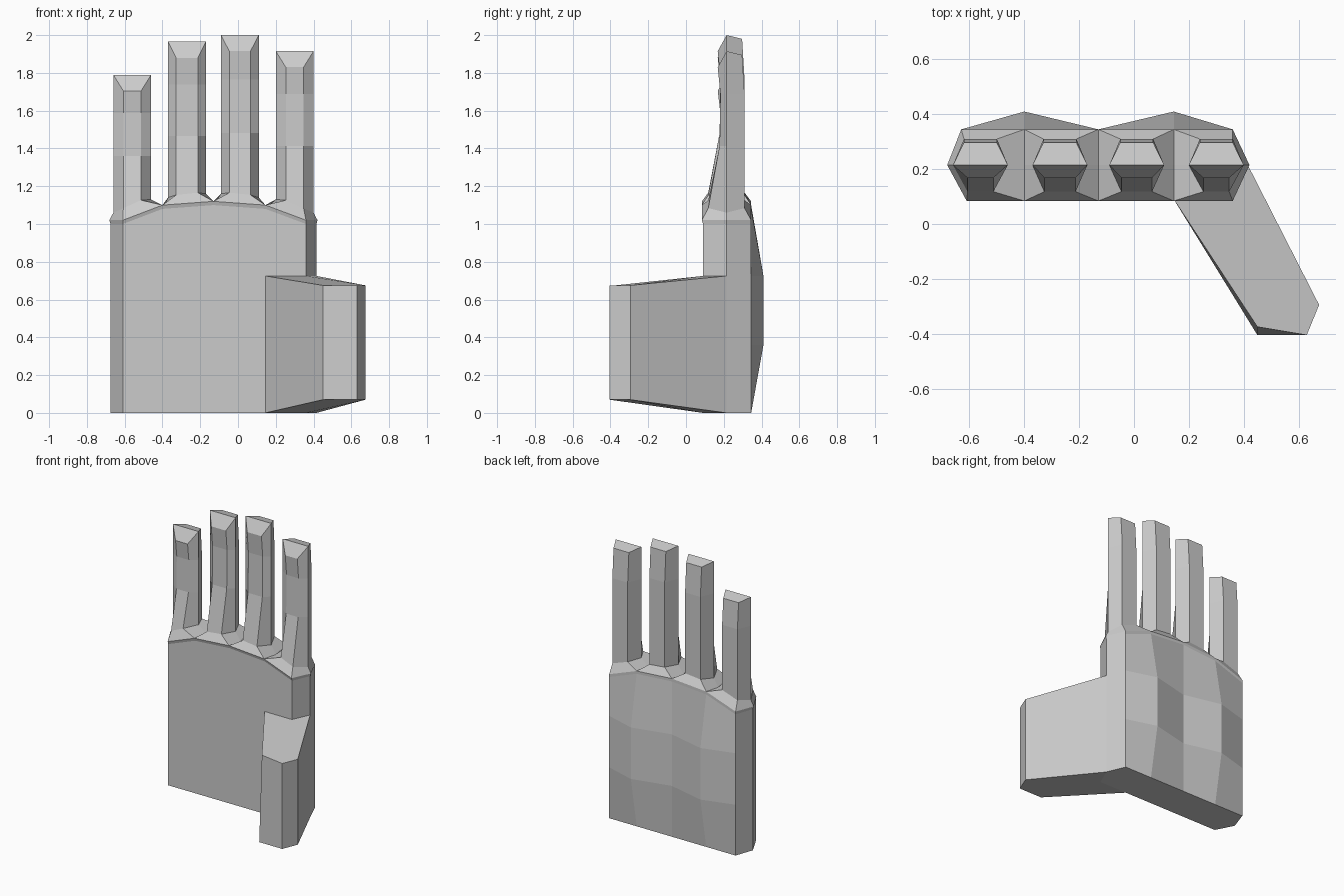
import bpy, bmesh

if "Cube" in bpy.data.objects:
    bpy.data.objects.remove(bpy.data.objects["Cube"])

bm = bmesh.new()


def ring(points):
    return [bm.verts.new(p) for p in points]


def bridge(a, b, skip=()):
    n = len(a)
    for i in range(n):
        if i not in skip:
            bm.faces.new((a[i], a[(i + 1) % n], b[(i + 1) % n], b[i]))


# Palm columns: front, middle and back edges of the outline
FRONT, MID, BACK = 0.09, 0.215, 0.345
cols = [-0.61, -0.40, -0.13, 0.145, 0.36]
back_cols = [-0.63, -0.40, -0.13, 0.145, 0.36]
bulge = [0, 0.065, 0, 0.065, 0]
arch = [0, 0.08, 0.10, 0.08, 0]      # rise of the knuckle line
LEFT, RIGHT = -0.675, 0.415


def palm_ring(z, swell=0.0, arched=False, flare=0.0):
    up = arch if arched else [0] * 5
    pts = [(x, FRONT - flare, z + u) for x, u in zip(cols, up)]
    pts.append((RIGHT + flare, MID, z))
    pts += [(back_cols[i], BACK + bulge[i] * swell, z + up[i]) for i in range(4, -1, -1)]
    pts.append((LEFT - flare, MID, z))
    return ring(pts)


# Palm
levels = [palm_ring(0), palm_ring(0.36, 1), palm_ring(0.725, 1),
          palm_ring(1.0, 0, True), palm_ring(1.02, 0, True, 0.006)]
for k in range(4):
    # leave the thumb opening free on the lower two rows
    bridge(levels[k], levels[k + 1], skip=(3, 4) if k < 2 else ())
bm.faces.new(levels[0][::-1])

# Thumb: grows from the opening at the front right corner
low, centre, high = (levels[k][3:6] for k in range(3))
root = [low[0], low[2], high[2], high[0]]
tip_low = ring([(0.45, -0.405, 0.07), (0.63, -0.405, 0.07), (0.675, -0.295, 0.07)])
tip_high = ring([(0.45, -0.375, 0.675), (0.63, -0.405, 0.675), (0.675, -0.295, 0.675)])
bm.faces.new((low[0], tip_low[0], tip_high[0], high[0], centre[0]))
bm.faces.new((tip_low[2], low[2], centre[2], high[2], tip_high[2]))
for i in range(2):
    bm.faces.new((tip_low[i], tip_low[i + 1], tip_high[i + 1], tip_high[i]))
bm.faces.new((high[0], tip_high[0], tip_high[1], tip_high[2], high[2], high[1]))
bm.faces.new((low[0], low[1], low[2], tip_low[2], tip_low[1], tip_low[0]))

# Knuckle valleys: middle points between neighbouring fingers
top = levels[4]
valley = [top[11]] + ring([(cols[i], MID, 1.0 + arch[i]) for i in (1, 2, 3)]) + [top[5]]

# Fingers: centre x, half width, front half width, left root z, right root z, tip z
fingers = [(-0.56, 0.10, 0.047, 1.06, 1.13, 1.79),
           (-0.27, 0.10, 0.057, 1.14, 1.16, 1.965),
           (0.01, 0.10, 0.056, 1.16, 1.14, 2.0),
           (0.30, 0.10, 0.047, 1.13, 1.06, 1.915)]


def finger_ring(x, w, fw, yf, yb, zf, zm, zb):
    """Six-sided section; each z is a (left, right) pair."""
    return ring([(x - fw, yf, zf[0]), (x + fw, yf, zf[1]), (x + w, MID, zm[1]),
                 (x + 0.06, yb, zb[1]), (x - 0.06, yb, zb[0]), (x - w, MID, zm[0])])


for i, (x, w, fw, zl, zr, zt) in enumerate(fingers):
    cell = [top[i], top[i + 1], valley[i + 1], top[9 - i], top[10 - i], valley[i]]
    base = (zl, zr)
    inner = (zl * 0.8 + zr * 0.2 + 0.01, zl * 0.2 + zr * 0.8 + 0.01)
    sections = [cell, finger_ring(x, w, fw, 0.118, 0.31, inner, base, inner)]
    z0 = (zl + zr) / 2
    for f, yf in ((0.43, 0.178), (0.80, 0.182)):
        z = z0 + f * (zt - 0.08 - z0)
        sections.append(finger_ring(x, w, fw, yf, 0.31, (z, z), (z, z), (z, z)))
    tip = finger_ring(x, w, fw, 0.168, 0.297, (zt - 0.085,) * 2, (zt,) * 2, (zt - 0.02,) * 2)
    sections.append(tip)
    for a, b in zip(sections, sections[1:]):
        bridge(a, b)
    # sloped fingertip, split along the middle
    bm.faces.new((tip[0], tip[1], tip[2], tip[5]))
    bm.faces.new((tip[5], tip[2], tip[3], tip[4]))

bmesh.ops.recalc_face_normals(bm, faces=bm.faces[:])
mesh = bpy.data.meshes.new("hand")
bm.to_mesh(mesh)
bm.free()

grey = bpy.data.materials.new("light grey")
grey.diffuse_color = (0.6, 0.6, 0.6, 1)
grey.use_nodes = True
grey.node_tree.nodes["Principled BSDF"].inputs["Base Color"].default_value = grey.diffuse_color
mesh.materials.append(grey)
hand = bpy.data.objects.new("hand", mesh)
bpy.context.collection.objects.link(hand)
